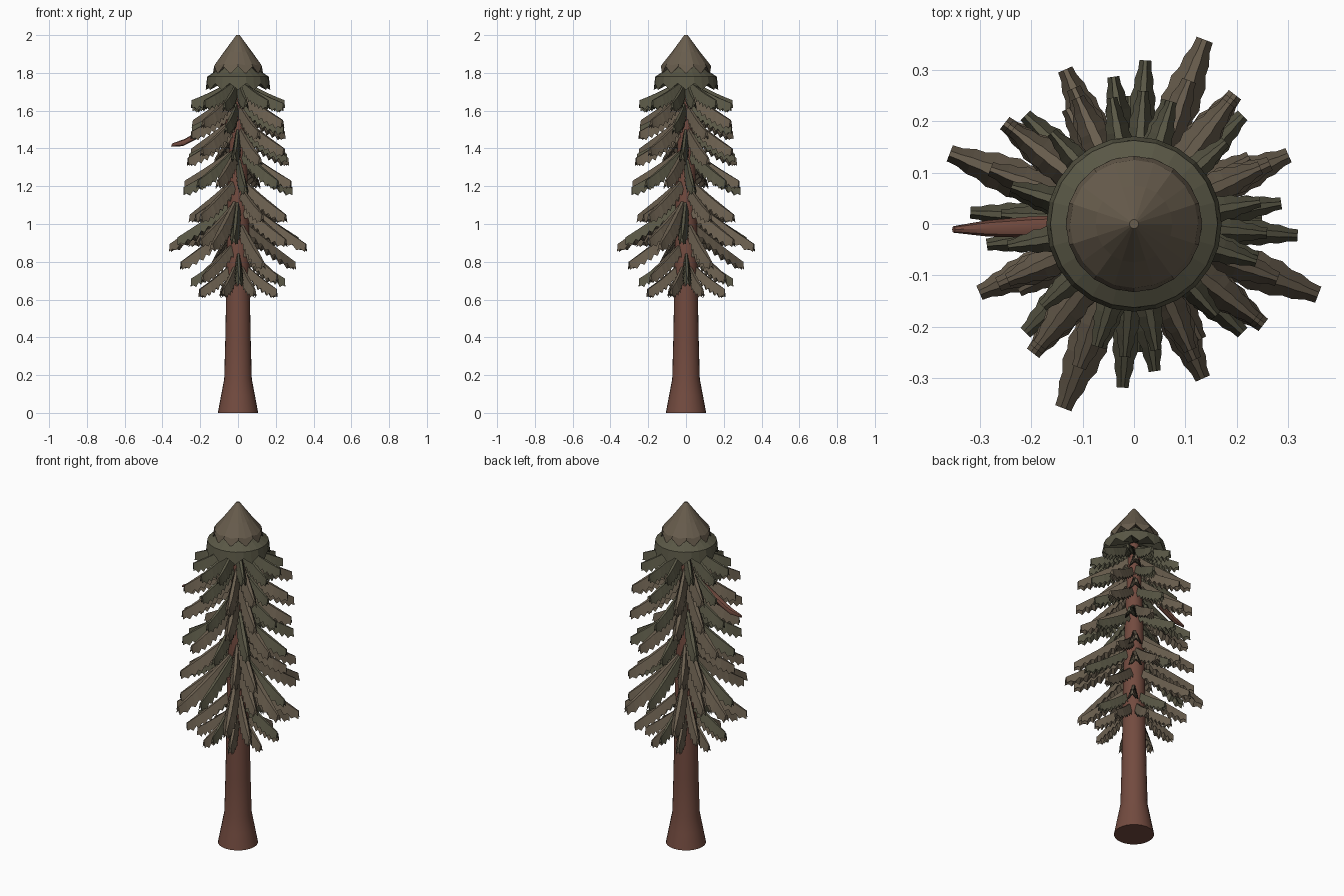
import bpy, bmesh, math
from mathutils import Vector, Matrix

if "Cube" in bpy.data.objects:
    bpy.data.objects.remove(bpy.data.objects["Cube"])


def material(name, rgb):
    m = bpy.data.materials.new(name)
    m.diffuse_color = (*rgb, 1)
    m.use_nodes = True
    m.node_tree.nodes["Principled BSDF"].inputs["Base Color"].default_value = m.diffuse_color
    return m


BARK = material("bark", (0.17, 0.07, 0.05))
BROWN = material("brown_needles", (0.14, 0.11, 0.075))
GREEN = material("green_needles", (0.10, 0.095, 0.06))


def make_object(name, rings, mat, smooth=False):
    """Skin a list of equal-length closed vertex rings and cap both ends."""
    bm = bmesh.new()
    vs = [[bm.verts.new(p) for p in r] for r in rings]
    n = len(vs[0])
    for a, b in zip(vs, vs[1:]):
        for i in range(n):
            bm.faces.new((a[i], a[(i + 1) % n], b[(i + 1) % n], b[i]))
    bm.faces.new(vs[0])
    bm.faces.new(vs[-1])
    bmesh.ops.recalc_face_normals(bm, faces=bm.faces)
    me = bpy.data.meshes.new(name)
    bm.to_mesh(me)
    bm.free()
    me.materials.append(mat)
    ob = bpy.data.objects.new(name, me)
    bpy.context.collection.objects.link(ob)
    if smooth:
        bpy.context.view_layer.objects.active = ob
        ob.select_set(True)
        bpy.ops.object.shade_smooth_by_angle(angle=math.radians(40))
        ob.select_set(False)
    return ob


def circle(r, z, n, zig=0.0):
    """Horizontal ring, with every other vertex raised by zig."""
    return [(r * math.cos(2 * math.pi * i / n), r * math.sin(2 * math.pi * i / n),
             z + zig * (i % 2)) for i in range(n)]


# Trunk with flared foot
trunk = [(.107, 0), (.09, .09), (.073, .18), (.067, .4), (.063, .62),
         (.058, 1.0), (.048, 1.35), (.036, 1.65), (.025, 1.82)]
make_object("trunk", [circle(r, z, 24) for r, z in trunk], BARK, True)

# Bare broken limb on the left
limb = [(0, 1.57, .026), (-.10, 1.54, .026), (-.20, 1.48, .026),
        (-.285, 1.432, .02), (-.352, 1.418, .008)]
make_object("bare_limb", [[(x + .35 * r * math.cos(a), -.03 * abs(x) + .8 * r * math.sin(a),
                            z + r * math.cos(a))
                           for a in [k * math.pi / 4 for k in range(8)]]
                          for x, z, r in limb], BARK, True)

# Crown: cone over a skirt, both with zigzag hems and a hollow underside
make_object("crown_tip", [circle(.009, 2.0, 20), circle(.075, 1.91, 20),
                          circle(.125, 1.84, 20, .008), circle(.133, 1.795, 20, .04),
                          circle(.03, 1.86, 20)], BROWN)
make_object("crown_skirt", [circle(.05, 1.87, 24), circle(.125, 1.805, 24),
                            circle(.163, 1.78, 24), circle(.171, 1.71, 24, .035),
                            circle(.03, 1.78, 24)], GREEN)


def bough(name, tip_r, tip_z, angle, width, slope, mat):
    """Drooping tent-shaped bough with serrated lower edges."""
    n, start = 16, .03
    top_z = tip_z + .03
    rot = Matrix.Rotation(math.radians(angle), 3, 'Z')
    rings = []
    for i in range(n + 1):
        t = i / n
        x = start + (tip_r - start) * t
        z = top_z + slope * (tip_r - start) * (1 - t) - .006 * math.sin(math.pi * t)
        w = width * (.6 + .4 * math.sin(math.pi * min(1, t * .8)))
        w *= 1 - .5 * max(0, t - .7) / .3
        d = .070 * (.8 + .2 * math.sin(math.pi * t))
        if i % 2:
            w, d = w * .86, d * .72
        if i == n:
            d *= .75
        pts = [(x, -.3 * w, z), (x, -w, z - d), (x, 0, z - .55 * d),
               (x, w, z - d), (x, .3 * w, z)]
        rings.append([rot @ Vector(p) for p in pts])
    make_object(name, rings, mat)


# Whorls of four boughs: tip radius, tip height, angle, half width, slope, material
whorls = [
    (.22, .625, 24, .026, .75, BROWN),
    (.22, .625, 69, .026, .75, BROWN),
    (.25, .680, 2, .024, .72, GREEN),
    (.28, .700, 48, .030, .72, BROWN),
    (.33, .770, 24, .036, .72, BROWN),
    (.385, .865, 69, .040, .68, BROWN),
    (.32, .900, 86, .028, .70, GREEN),
    (.32, .890, 52, .036, .68, BROWN),
    (.32, 1.02, 52, .036, .66, BROWN),
    (.26, 1.02, 30, .030, .66, BROWN),
    (.29, 1.165, 8, .028, .62, GREEN),
    (.30, 1.20, 69, .034, .62, BROWN),
    (.30, 1.20, 45, .032, .62, GREEN),
    (.29, 1.32, 24, .034, .62, BROWN),
    (.26, 1.34, 86, .026, .60, GREEN),
    (.31, 1.37, 52, .034, .60, BROWN),
    (.27, 1.46, 24, .032, .58, BROWN),
    (.25, 1.49, 75, .026, .55, GREEN),
    (.30, 1.52, 52, .034, .56, BROWN),
    (.25, 1.625, 10, .026, .48, GREEN),
    (.24, 1.625, 42, .026, .48, GREEN),
    (.25, 1.61, 73, .026, .48, GREEN),
]
for w, (r, z, a, width, slope, mat) in enumerate(whorls):
    for k in range(4):
        bough(f"bough_{w + 1}_{k + 1}", r, z, a + 90 * k, width, slope, mat)
